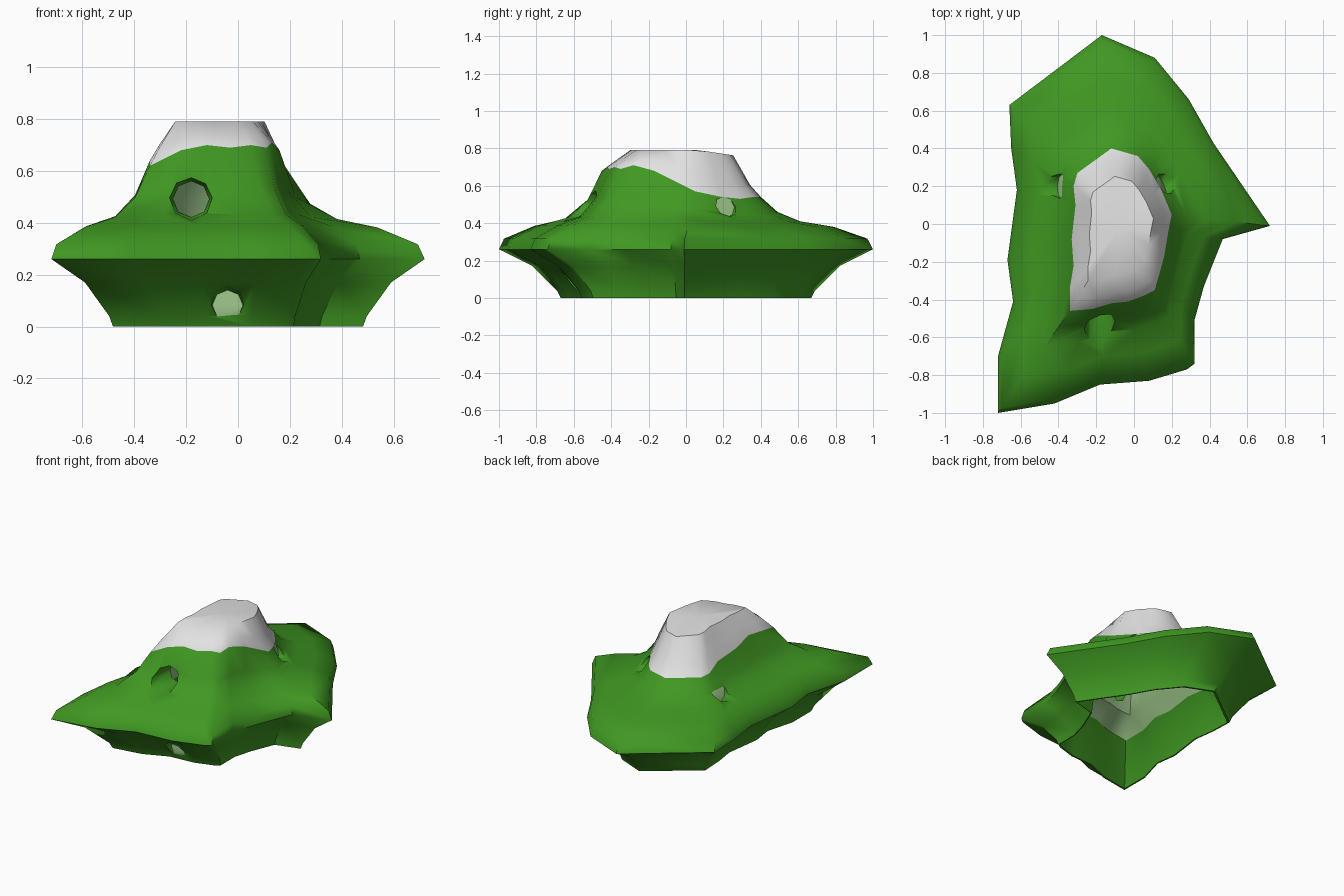
import bpy, bmesh, math
from mathutils import Vector

if "Cube" in bpy.data.objects:
    bpy.data.objects.remove(bpy.data.objects["Cube"])


def material(name, rgb):
    m = bpy.data.materials.new(name)
    m.diffuse_color = (*rgb, 1)
    m.use_nodes = True
    m.node_tree.nodes["Principled BSDF"].inputs["Base Color"].default_value = m.diffuse_color
    return m


MATS = [material("grass_green", (0.051, 0.315, 0.016)),
        material("snow_white", (0.76, 0.76, 0.76)),
        material("pale_cave_green", (0.34, 0.57, 0.26))]
GREEN, SNOW, PALE = range(3)

# Plan outline of the widest edge, clockwise from the back
RIM = [(-.17, 1), (.11, .88), (.29, .66), (.42, .43), (.72, -.01),
       (.47, -.08), (.37, -.33), (.32, -.51), (.32, -.74), (.28, -.77),
       (.08, -.83), (-.18, -.85), (-.42, -.95), (-.72, -1), (-.72, -.70),
       (-.64, -.41), (-.67, -.19), (-.62, .18), (-.65, .40), (-.66, .63)]
# Snow line, point by point above the rim
LINE = [(-.12, .40, .54), (.02, .36, .54), (.08, .29, .53), (.14, .19, .54), (.20, .05, .57),
        (.18, -.05, .62), (.16, -.17, .68), (.13, -.28, .71), (.11, -.35, .69), (.05, -.38, .70),
        (-.03, -.41, .69), (-.12, -.42, .70), (-.22, -.45, .68), (-.34, -.46, .62), (-.34, -.34, .64),
        (-.32, -.22, .65), (-.33, -.08, .62), (-.31, .10, .59), (-.32, .20, .55), (-.30, .27, .54)]
PEAK = (-.07, -.01)


def scaled(f, z):
    return [(x * f, y * f, z) for x, y in RIM]


def slope(t, z, lift=0):
    """Ring between rim and snow line; lift blends its height to the snow line."""
    return [(r[0] + (s[0] - r[0]) * t, r[1] + (s[1] - r[1]) * t, z + (s[2] - z) * lift)
            for r, s in zip(RIM, LINE)]


def summit(f, drop, top=.79):
    """Snow line shrunk towards the peak; drop keeps part of its height."""
    ring = []
    for x, y, z in LINE:
        px, py = PEAK[0] + (x - PEAK[0]) * f, PEAK[1] + (y - PEAK[1]) * f
        ring.append((px, py, top - drop * (.79 - z) - .15 * max(0, py - .07)))
    return ring


def hollow(f, z, lift):
    """Inner ring of the hollow mountain."""
    return [(PEAK[0] + (x - PEAK[0]) * f, PEAK[1] + (y - PEAK[1]) * f, z + (h - z) * lift)
            for x, y, h in LINE]


# Rings from the hollow inside, round the base, up to the summit
rings = [
    (summit(.5, 0, .70), PALE), (hollow(.78, .37, .75), PALE), (hollow(.88, .37, 0), PALE),
    (scaled(.58, .30), GREEN), (scaled(.655, 0), GREEN),
    (scaled(.67, 0), GREEN), (scaled(.69, .04), GREEN),
    (scaled(.82, .17), GREEN), (scaled(1, .26), GREEN),
    (slope(.05, .317), GREEN), (slope(.35, .37, .06), GREEN), (slope(.65, .385, .16), GREEN),
    (slope(.85, .385, .48), GREEN), (LINE, SNOW),
    (summit(.86, .58), SNOW), (summit(.64, 0), SNOW)]

bm = bmesh.new()
loops = [[bm.verts.new(p) for p in ring] for ring, _ in rings]
n = len(RIM)
for k in range(len(loops) - 1):
    a, b = loops[k], loops[k + 1]
    for i in range(n):
        j = (i + 1) % n
        f = bm.faces.new((a[i], a[j], b[j], b[i]))
        f.material_index = rings[k][1]
# Close the hollow and the summit with fans
for loop, centre, mat in ((loops[0], (-.07, -.02, .71), PALE), (loops[-1], (-.07, -.02, .79), SNOW)):
    c = bm.verts.new(centre)
    for i in range(n):
        f = bm.faces.new((loop[i], loop[(i + 1) % n], c))
        f.material_index = mat
bmesh.ops.recalc_face_normals(bm, faces=bm.faces)
mesh = bpy.data.meshes.new("mountain_island")
bm.to_mesh(mesh)
bm.free()
island = bpy.data.objects.new("mountain_island", mesh)
bpy.context.collection.objects.link(island)
for m in MATS:
    mesh.materials.append(m)


def cave(name, back, direction, radius, depth=.25):
    """Cut an eight-sided pocket with a pale end wall."""
    d = Vector(direction).normalized()
    cb = bmesh.new()
    bmesh.ops.create_cone(cb, cap_ends=True, segments=8, radius1=radius * .92,
                          radius2=radius * 1.3, depth=depth)
    cb.normal_update()
    for f in cb.faces:
        f.material_index = PALE if f.normal.z < -.9 else GREEN
    bmesh.ops.rotate(cb, verts=cb.verts, matrix=d.to_track_quat('Z', 'Y').to_matrix()
                     )
    bmesh.ops.translate(cb, verts=cb.verts, vec=Vector(back) + d * depth / 2)
    me = bpy.data.meshes.new(name)
    cb.to_mesh(me)
    cb.free()
    for m in MATS:
        me.materials.append(m)
    cutter = bpy.data.objects.new(name, me)
    bpy.context.collection.objects.link(cutter)
    cutter.hide_render = True
    mod = island.modifiers.new(name, 'BOOLEAN')
    mod.operation = 'DIFFERENCE'
    mod.solver = 'EXACT'
    mod.object = cutter
    bpy.context.view_layer.objects.active = island
    bpy.ops.object.modifier_apply(modifier=name)
    bpy.data.objects.remove(cutter)


# Four small cave mouths; the front one opens into the hollow
cave("front_cave", (-.18, -.30, .49), (0, -1, .03), .07, .35)
cave("lower_cave", (-.04, -.58, .082), (0, -1, .05), .064)
cave("right_cave", (.145, .205, .485), (1, .45, .25), .064)
cave("left_cave", (-.385, .20, .44), (-1, .05, .35), .07)

bpy.ops.object.select_all(action='DESELECT')
island.select_set(True)
bpy.context.view_layer.objects.active = island
bpy.ops.object.shade_smooth_by_angle(angle=math.radians(50))
